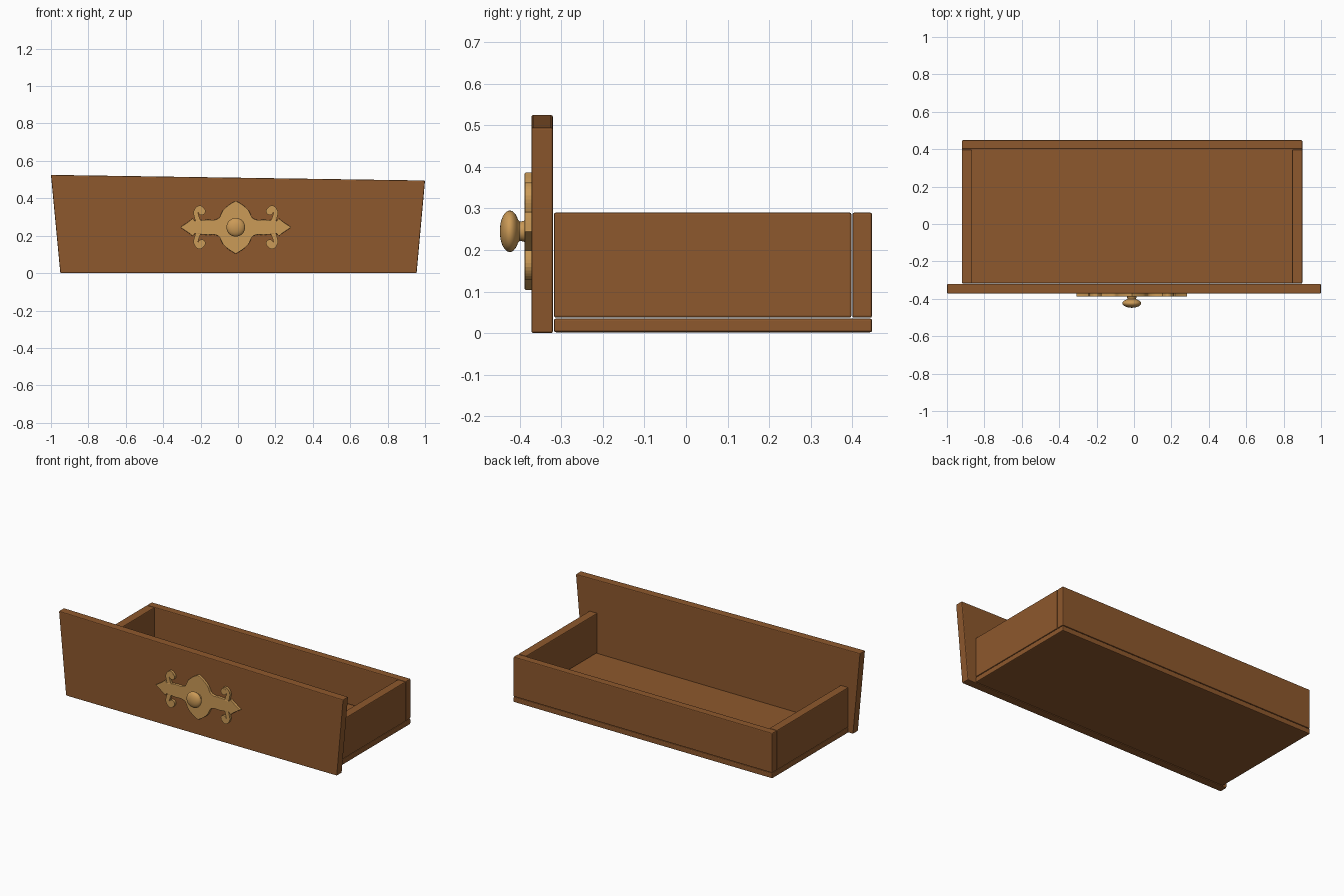
import bpy, bmesh, math
from mathutils import Vector

if "Cube" in bpy.data.objects:
    bpy.data.objects.remove(bpy.data.objects["Cube"])


def material(name, color):
    m = bpy.data.materials.new(name)
    m.diffuse_color = (*color, 1)
    m.use_nodes = True
    m.node_tree.nodes["Principled BSDF"].inputs["Base Color"].default_value = m.diffuse_color
    return m


WOOD = material("brown_wood", (0.27, 0.098, 0.026))
BRASS = material("warm_brass", (0.60, 0.325, 0.095))
CX, CZ = -0.012, 0.245      # centre of the handle


def finish(name, bm, mat, bevel=0.0, smooth=False):
    bmesh.ops.recalc_face_normals(bm, faces=bm.faces)
    mesh = bpy.data.meshes.new(name)
    bm.to_mesh(mesh)
    bm.free()
    mesh.materials.append(mat)
    ob = bpy.data.objects.new(name, mesh)
    bpy.context.collection.objects.link(ob)
    if bevel:
        b = ob.modifiers.new("soft_edges", 'BEVEL')
        b.width, b.segments, b.limit_method = bevel, 2, 'ANGLE'
        b.angle_limit = math.radians(40)
    if smooth:
        bpy.ops.object.select_all(action='DESELECT')
        ob.select_set(True)
        bpy.context.view_layer.objects.active = ob
        bpy.ops.object.shade_smooth_by_angle(angle=math.radians(35))
    return ob


def add_prism(bm, outline, y0, y1):
    """Extrude an x-z outline from y0 to y1."""
    face = bm.faces.new([bm.verts.new((x, y0, z)) for x, z in outline])
    new = bmesh.ops.extrude_face_region(bm, geom=[face])["geom"]
    verts = [v for v in new if isinstance(v, bmesh.types.BMVert)]
    bmesh.ops.translate(bm, verts=verts, vec=(0, y1 - y0, 0))


def board(name, outline, y0, y1):
    bm = bmesh.new()
    add_prism(bm, outline, y0, y1)
    return finish(name, bm, WOOD, 0.005)


def rect(x0, x1, z0, z1):
    return [(x0, z0), (x1, z0), (x1, z1), (x0, z1)]


def spline(pts, n=5):
    """Smooth curve through 2D points."""
    p = [Vector(q) for q in pts]
    p = [2 * p[0] - p[1]] + p + [2 * p[-1] - p[-2]]
    out = []
    for i in range(1, len(p) - 2):
        a, b, c, d = p[i - 1:i + 3]
        for k in range(n):
            t = k / n
            out.append(0.5 * (2 * b + (c - a) * t + (2 * a - 5 * b + 4 * c - d) * t * t
                              + (3 * b - a - 3 * c + d) * t ** 3))
    return out + [p[-2]]


# Drawer boards
board("front_panel", [(-0.95, 0), (0.955, 0), (1.0, 0.495), (-1.0, 0.525)], -0.372, -0.320)
board("bottom_board", rect(-0.92, 0.90, 0.002, 0.035), -0.318, 0.448)
board("left_side", rect(-0.92, -0.865, 0.037, 0.29), -0.318, 0.398)
board("right_side", rect(0.845, 0.90, 0.037, 0.29), -0.318, 0.398)
board("back_board", rect(-0.92, 0.90, 0.037, 0.29), 0.400, 0.448)

# Ornamental back plate: one quarter outline mirrored to all four
quarter = spline([(0, 0.142), (0.035, 0.121), (0.066, 0.094), (0.078, 0.072),
                  (0.090, 0.050), (0.115, 0.040), (0.150, 0.041), (0.185, 0.038), (0.218, 0.034)], 4)
quarter += spline([(0.230, 0.048), (0.258, 0.026), (0.298, 0.0)], 4)
right = [(p.x, p.y) for p in quarter]
right += [(x, -z) for x, z in reversed(right[:-1])]
outline = right + [(-x, z) for x, z in reversed(right[1:-1])]
bm = bmesh.new()
add_prism(bm, [(CX + x, CZ + z) for x, z in outline], -0.388, -0.368)
finish("handle_plate", bm, BRASS, 0.003)

# Four curled scrolls: tapered ribbon ending in a round bead
path = spline([(0.195, 0.02), (0.207, 0.05), (0.213, 0.083), (0.194, 0.106), (0.174, 0.092)], 5)
sides = ([], [])
for i, p in enumerate(path):
    t = (path[min(i + 1, len(path) - 1)] - path[max(i - 1, 0)]).normalized()
    w = 0.014 - 0.004 * i / len(path)
    sides[0].append((p.x - t.y * w, p.y + t.x * w))
    sides[1].append((p.x + t.y * w, p.y - t.x * w))
ribbon = sides[0] + sides[1][::-1]
bead = [(0.182 + 0.020 * math.cos(a * math.tau / 20), 0.085 + 0.020 * math.sin(a * math.tau / 20))
        for a in range(20)]
for h, sx in (("left", -1), ("right", 1)):
    for v, sz in (("lower", -1), ("upper", 1)):
        for part, shape, y in (("scroll", ribbon, -0.3872), ("scroll_bead", bead, -0.3880)):
            bm = bmesh.new()
            add_prism(bm, [(CX + sx * x, CZ + sz * z) for x, z in shape], y, -0.368)
            finish(f"{v}_{h}_{part}", bm, BRASS)

# Turned knob: profile of (radius, y) spun round the y axis
bulb = [(0.050 * math.sin(a), -0.424 - 0.024 * math.cos(a))
        for a in (math.pi * k / 16 for k in range(1, 14))]
profile = [(0, -0.448)] + bulb + [(0.023, -0.400), (0.025, -0.390), (0.030, -0.384)]
bm = bmesh.new()
vs = [bm.verts.new((CX + r, y, CZ)) for r, y in profile]
es = [bm.edges.new(e) for e in zip(vs, vs[1:])]
bmesh.ops.spin(bm, geom=vs + es, cent=(CX, 0, CZ), axis=(0, 1, 0),
               angle=math.tau, steps=32, use_duplicate=False)
bmesh.ops.remove_doubles(bm, verts=bm.verts, dist=0.0002)
finish("knob", bm, BRASS, smooth=True)
